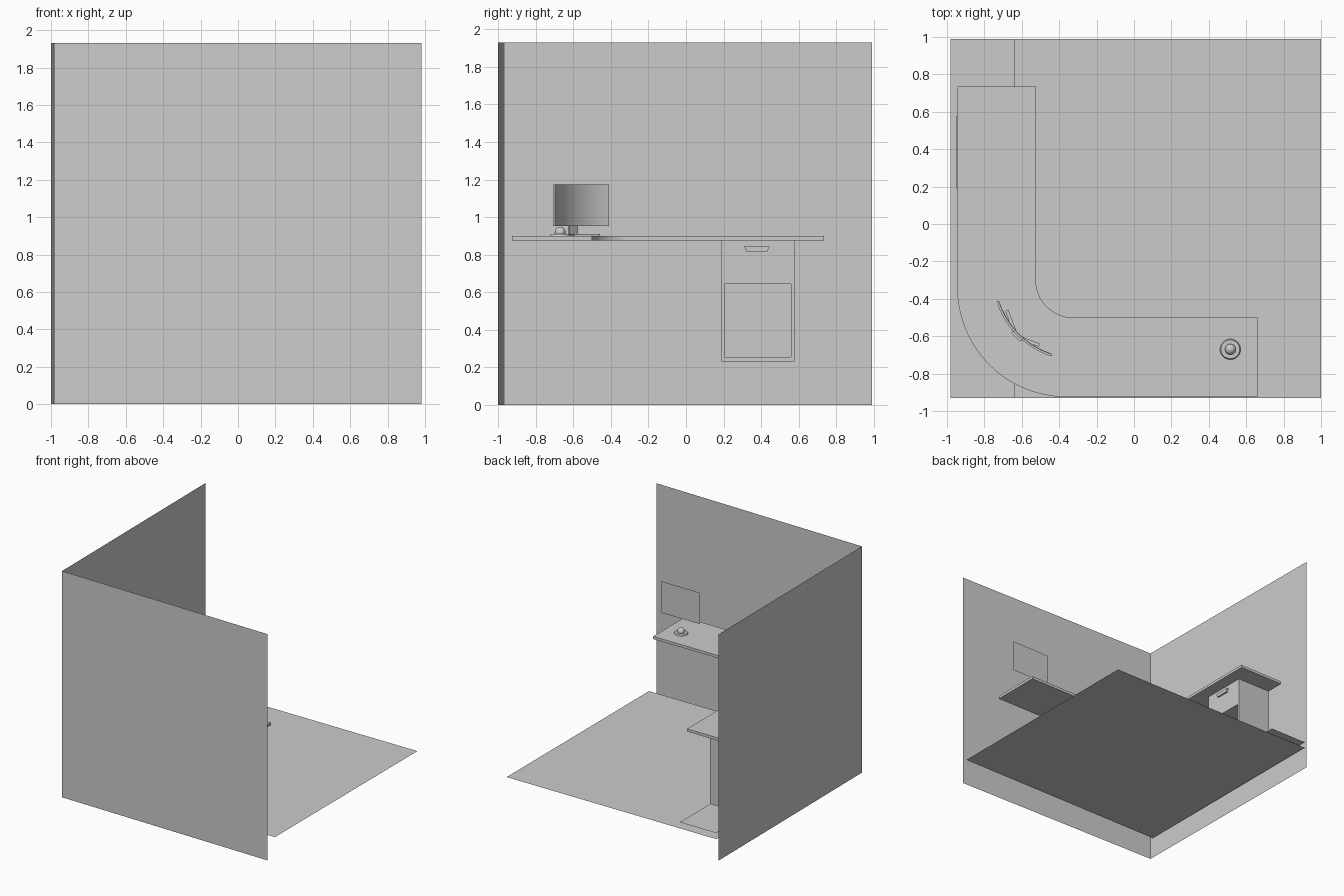
import bpy, bmesh, math
from mathutils import Vector, Matrix

if "Cube" in bpy.data.objects:
    bpy.data.objects.remove(bpy.data.objects["Cube"])

DESK_BOTTOM, DESK_TOP = 0.877, 0.90


def finish(name, bm, smooth=False, normals=True):
    if normals:
        bmesh.ops.recalc_face_normals(bm, faces=bm.faces)
    me = bpy.data.meshes.new(name)
    bm.to_mesh(me)
    bm.free()
    ob = bpy.data.objects.new(name, me)
    bpy.context.collection.objects.link(ob)
    bpy.ops.object.select_all(action='DESELECT')
    ob.select_set(True)
    bpy.context.view_layer.objects.active = ob
    if smooth:
        bpy.ops.object.shade_smooth_by_angle(angle=math.radians(35))
    return ob


def plane(name, corners):
    bm = bmesh.new()
    bm.faces.new([bm.verts.new(c) for c in corners])
    return finish(name, bm, normals=False)


def prism(name, outline, z0, z1, smooth=False):
    bm = bmesh.new()
    face = bm.faces.new([bm.verts.new((x, y, z0)) for x, y in outline])
    new = bmesh.ops.extrude_face_region(bm, geom=[face])["geom"]
    bmesh.ops.translate(bm, vec=(0, 0, z1 - z0),
                        verts=[v for v in new if isinstance(v, bmesh.types.BMVert)])
    return finish(name, bm, smooth)


def box(name, x0, x1, y0, y1, z0, z1):
    return prism(name, [(x0, y0), (x1, y0), (x1, y1), (x0, y1)], z0, z1)


def bar(name, a, b, width, z0, z1):
    a, b = Vector(a), Vector(b)
    d = (b - a).normalized()
    n = Vector((-d.y, d.x)) * width / 2
    return prism(name, [a - n, b - n, b + n, a + n], z0, z1)


def arc(cx, cy, r, a0, a1, n):
    return [(cx + r * math.cos(math.radians(a0 + (a1 - a0) * i / n)),
             cy + r * math.sin(math.radians(a0 + (a1 - a0) * i / n))) for i in range(n + 1)]


# Walls, slightly out of square with the floor
corner, right_end, back_end = (-0.985, -0.965), (0.98, -1.0), (-1.0, 0.99)
for name, a, b in (("front_wall", right_end, corner), ("left_wall", corner, back_end)):
    plane(name, [(*a, 0), (*b, 0), (*b, 1.93), (*a, 1.93)])

# Floor and the raised strip under the cabinet
for name, x1, z in (("floor", 1.0, 0.178), ("raised_floor_strip", -0.635, 0.23)):
    plane(name, [(-0.98, -0.93, z), (x1, -0.93, z), (x1, 0.99, z), (-0.98, 0.99, z)])

# Curved corner desk top
outline = [(-0.525, 0.735), (-0.945, 0.735)]
outline += arc(-0.36, -0.34, 0.585, 180, 270, 32)
outline += [(0.66, -0.925), (0.66, -0.50)]
outline += arc(-0.325, -0.30, 0.20, 270, 180, 24)
prism("desk_top", outline, DESK_BOTTOM, DESK_TOP, smooth=True)

# Cabinet with an open lower compartment
cabinet = box("cabinet", -0.948, -0.63, 0.19, 0.578, 0.231, DESK_BOTTOM)
cutter = box("compartment_cutter", -0.93, -0.5, 0.205, 0.56, 0.255, 0.645)
cutter.hide_render = True
mod = cabinet.modifiers.new("compartment", 'BOOLEAN')
mod.operation = 'DIFFERENCE'
mod.solver = 'EXACT'
mod.object = cutter
bpy.context.view_layer.objects.active = cabinet
bpy.ops.object.modifier_apply(modifier=mod.name)
bpy.data.objects.remove(cutter)

# Drawer handle, narrower at the bottom
handle = box("drawer_handle", -0.632, -0.615, 0.308, 0.446, 0.815, 0.845)
for v in handle.data.vertices:
    if v.co.z < 0.83:
        v.co.y += 0.014 if v.co.y < 0.37 else -0.014

# Curved monitor facing the inside of the corner
R, HALF = 0.435, 27.7
n = Vector((1, 1)).normalized()
back = Vector((-0.58, -0.553)) - n * 0.05
centre = back + n * R


def curved_panel(name, r0, r1, half, z0, z1):
    pts = arc(*centre, r0, 225 - half, 225 + half, 20)
    pts += arc(*centre, r1, 225 + half, 225 - half, 20)
    return prism(name, pts, z0, z1, smooth=True)


curved_panel("monitor_body", R, R + 0.012, HALF, 0.953, 1.175)
curved_panel("monitor_screen", R - 0.002, R + 0.002, HALF - 1.2, 0.962, 1.166)

# Monitor neck and splayed feet
side = Vector((-1, 1)).normalized()
neck = back - n * 0.018
bar("monitor_neck", neck - side * 0.032, neck + side * 0.032, 0.014, DESK_TOP, 1.03)
hub = neck
for name, tip in (("monitor_foot_left", (-0.68, -0.462)), ("monitor_foot_right", (-0.507, -0.648))):
    bar(name, hub, tip, 0.018, DESK_TOP, 0.911)

# Projector puck with a domed lens
px, py = 0.515, -0.67
bm = bmesh.new()
bmesh.ops.create_cone(bm, cap_ends=True, segments=32, radius1=0.055, radius2=0.050, depth=0.010,
                      matrix=Matrix.Translation((px, py, DESK_TOP + 0.005)))
finish("projector_base", bm, True)
bm = bmesh.new()
bmesh.ops.create_uvsphere(bm, u_segments=24, v_segments=12, radius=0.029,
                          matrix=Matrix.Translation((px, py, 0.919)))
finish("projector_lens", bm, True)

# Floating projected image
plane("projected_image", [(0.71, -0.68, 1.02), (0.35, -0.68, 1.02),
                          (0.35, -0.68, 1.288), (0.71, -0.68, 1.288)])
